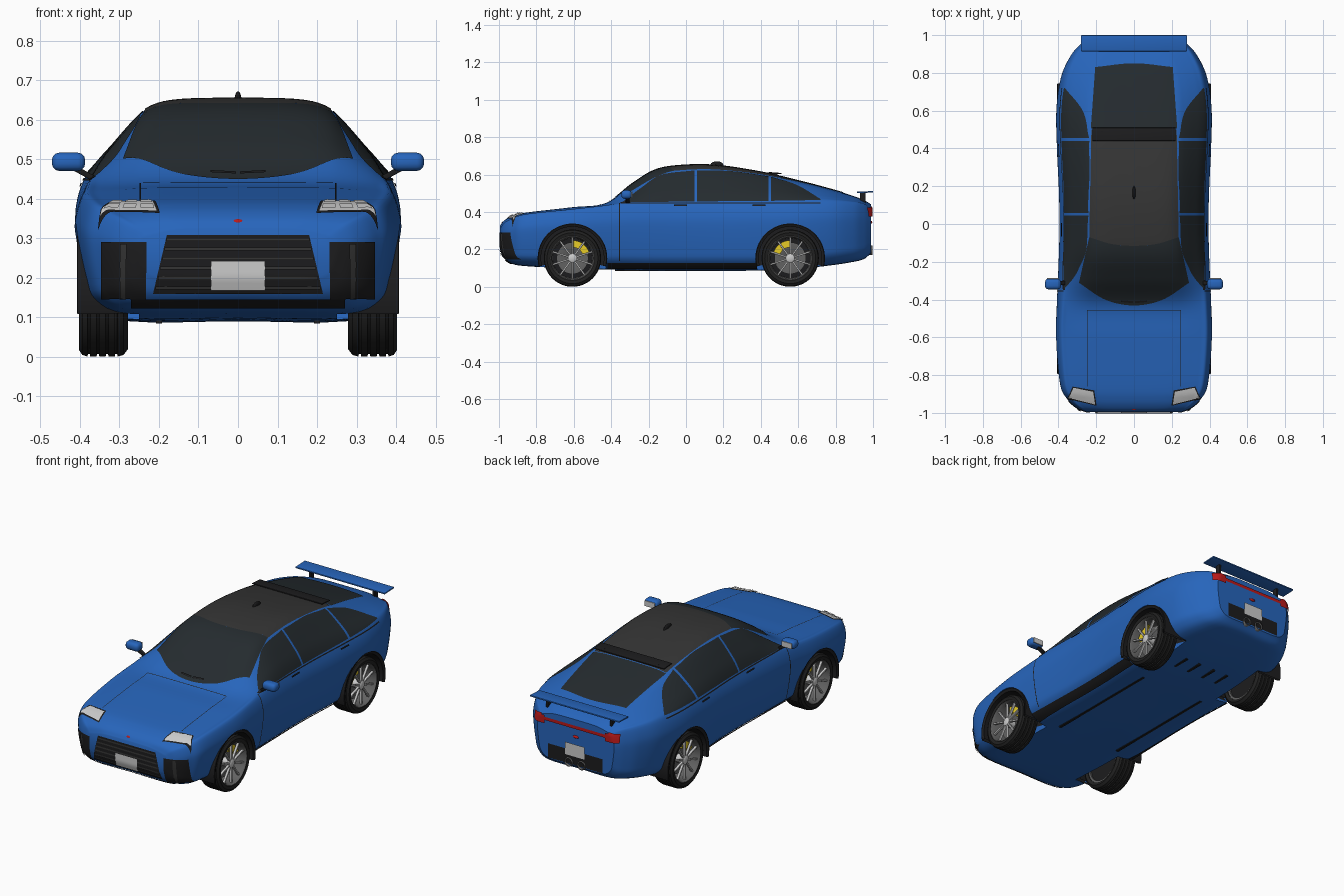
import bpy, bmesh, math
from mathutils import Vector, Matrix
from mathutils.bvhtree import BVHTree

if "Cube" in bpy.data.objects:
    bpy.data.objects.remove(bpy.data.objects["Cube"])


def mat(name, *rgb):
    m = bpy.data.materials.new(name)
    m.diffuse_color = (*rgb, 1)
    m.use_nodes = True
    m.node_tree.nodes["Principled BSDF"].inputs["Base Color"].default_value = m.diffuse_color
    return m


BLUE = mat("blue_paint", .02, .13, .5)
BLACK = mat("black_trim", .012, .012, .013)
ROOF = mat("roof_black", .035, .035, .035)
GLASS = mat("dark_glass", .018, .024, .028)
RUBBER = mat("rubber", .015, .015, .015)
SILVER = mat("silver", .6, .6, .6)
GREY = mat("disc_grey", .12, .12, .12)
LIGHT = mat("lens", .75, .75, .75)
RED = mat("red", .5, .01, .01)
YELLOW = mat("yellow", .8, .6, .02)


def finish(name, bm, material, mirror=False, recalc=True):
    if recalc:
        bmesh.ops.recalc_face_normals(bm, faces=bm.faces[:])
    me = bpy.data.meshes.new(name)
    bm.to_mesh(me)
    bm.free()
    me.materials.append(material)
    ob = bpy.data.objects.new(name, me)
    bpy.context.collection.objects.link(ob)
    if mirror:
        ob.modifiers.new("mirror", 'MIRROR').use_mirror_merge = False
    return ob


def spline(pts, t):
    """Catmull-Rom through pts, t in 0..1"""
    p = [Vector(q) for q in pts]
    u = t * (len(p) - 1)
    i = min(int(u), len(p) - 2)
    f = u - i
    a, b = p[i], p[i + 1]
    ma = (b - p[i - 1]) / 2 if i else b - a
    mb = (p[i + 2] - a) / 2 if i + 2 < len(p) else b - a
    return ((2*f**3 - 3*f*f + 1) * a + (f**3 - 2*f*f + f) * ma
            + (3*f*f - 2*f**3) * b + (f**3 - f*f) * mb)


def boxes(name, material, parts, bevel=0, mirror=False):
    """parts: (centre, size, rotation about x)"""
    bm = bmesh.new()
    for c, s, r in parts:
        M = Matrix.Translation(c) @ Matrix.Rotation(r, 4, 'X') @ Matrix.Diagonal((*s, 1))
        bmesh.ops.create_cube(bm, size=1, matrix=M)
    if bevel:
        bmesh.ops.bevel(bm, geom=bm.edges[:], offset=bevel, segments=3, profile=.5, affect='EDGES')
    return finish(name, bm, material, mirror)


def lathe(name, material, profile, y, z, a0=0, a1=360, segs=48, closed=False, mirror=True):
    """spin an (x, radius) profile around an axis parallel to x"""
    bm = bmesh.new()
    full = a1 - a0 == 360
    rings = []
    for k in range(segs if full else segs + 1):
        a = math.radians(a0 + (a1 - a0) * k / segs)
        rings.append([bm.verts.new((x, y + r * math.cos(a), z + r * math.sin(a))) for x, r in profile])
    n = len(profile)
    for k in range(segs):
        A, B = rings[k], rings[(k + 1) % len(rings)]
        for j in range(n if closed else n - 1):
            bm.faces.new((A[j], A[(j + 1) % n], B[(j + 1) % n], B[j]))
    bmesh.ops.remove_doubles(bm, verts=bm.verts[:], dist=1e-5)
    return finish(name, bm, material, mirror)


# Body stations: y, half width, underside, belt height, centre top
STATIONS = [(-.995, .25, .20, .30, .325), (-.975, .30, .155, .335, .352), (-.93, .35, .125, .36, .378),
            (-.85, .39, .112, .385, .397), (-.61, .412, .10, .41, .425), (-.43, .408, .095, .43, .447),
            (-.29, .402, .092, .442, .55), (-.165, .397, .09, .445, .625), (-.03, .394, .09, .446, .649),
            (.155, .396, .09, .448, .65), (.395, .407, .09, .452, .615), (.61, .41, .10, .455, .565),
            (.78, .385, .118, .455, .52), (.89, .335, .135, .448, .487), (.95, .285, .15, .438, .464),
            (.988, .24, .18, .415, .442)]
# Cross-section: width factor, lower height factor, upper height factor
SECTION = [(0, 0, 0), (.68, 0, 0), (.9, .12, 0), (.96, .32, 0), (1, .66, 0), (.99, .84, 0), (.94, 1, 0),
           (.87, 1, .26), (.78, 1, .48), (.66, 1, .74), (.56, 1, .9), (.38, 1, .98), (0, 1, 1)]
half = [spline(SECTION, i / 48) for i in range(49)]
loop = half + [Vector((-q.x, q.y, q.z)) for q in half[47:0:-1]]
bm = bmesh.new()
rows = []
for i in range(91):
    y, w, zb, zs, zt = (spline([(s[0], s[1], s[2]) for s in STATIONS], i / 90)[:]
                        + spline([(s[3], s[4], 0) for s in STATIONS], i / 90)[:2])
    rows.append([bm.verts.new((q.x * w, y, zb + q.y * (zs - zb) + q.z * (zt - zs))) for q in loop])
for A, B in zip(rows, rows[1:]):
    for j in range(len(loop)):
        k = (j + 1) % len(loop)
        bm.faces.new((A[j], A[k], B[k], B[j]))
bm.faces.new(rows[0])
bm.faces.new(rows[-1])
bmesh.ops.recalc_face_normals(bm, faces=bm.faces[:])
skin = BVHTree.FromBMesh(bm)
body = finish("body", bm, BLUE)

# Wheel arch cut-outs
WHEELS = {"front": -.607, "rear": .557}
WZ = .153
for y in WHEELS.values():
    for s in (1, -1):
        bm = bmesh.new()
        M = Matrix.Translation((s * .40, y, WZ)) @ Matrix.Rotation(math.pi / 2, 4, 'Y')
        bmesh.ops.create_cone(bm, cap_ends=True, segments=64, radius1=.185, radius2=.185, depth=.3, matrix=M)
        cutter = finish("arch_cutter", bm, BLACK)
        cutter.hide_render = True
        mod = body.modifiers.new("arch", 'BOOLEAN')
        mod.operation, mod.solver, mod.object = 'DIFFERENCE', 'EXACT', cutter
        bpy.context.view_layer.objects.active = body
        bpy.ops.object.modifier_apply(modifier=mod.name)
        bpy.data.objects.remove(cutter)


def panel(name, material, low, high, axis, sign=1, off=.003, n=24, m=8, mirror=False):
    """sheet between two 2D curves, projected along an axis onto the body skin"""
    bm = bmesh.new()
    ax = "xyz".index(axis)
    grid, total = [], Vector()
    for j in range(m + 1):
        row = []
        for i in range(n + 1):
            lo, hi = spline([(*p, 0) for p in low], i / n), spline([(*p, 0) for p in high], i / n)
            q = list(lo.lerp(hi, j / m)[:2])
            d = Vector((0, 0, 0))
            d[ax] = -sign
            o = Vector(q[:ax] + [sign * 3] + q[ax:])
            hit, nor = skin.ray_cast(o, d)[:2]
            if hit is None:
                hit, nor = skin.find_nearest(Vector(q[:ax] + [sign * .92] + q[ax:]))[:2]
            total += nor
            row.append(bm.verts.new(hit + nor * off))
        grid.append(row)
    for A, B in zip(grid, grid[1:]):
        for i in range(n):
            bm.faces.new((A[i], A[i + 1], B[i + 1], B[i]))
    bm.normal_update()
    if sum((f.normal for f in bm.faces), Vector()).dot(total) < 0:
        bmesh.ops.reverse_faces(bm, faces=bm.faces[:])
    return finish(name, bm, material, mirror, recalc=False)


def rect(name, material, a0, a1, b0, b1, axis, **kw):
    return panel(name, material, [(a0, b0), (a1, b0)], [(a0, b1), (a1, b1)], axis, **kw)


# Glass and roof
brow = [(-.235, -.07), (-.12, -.105), (0, -.115), (.12, -.105), (.235, -.07)]
panel("windshield", GLASS, [(-.29, -.31), (-.15, -.40), (0, -.43), (.15, -.40), (.29, -.31)], brow, 'z', n=40, m=24)
panel("roof_panel", ROOF, brow, [(-.225, .50), (-.11, .50), (0, .50), (.11, .50), (.225, .50)], 'z', n=32, m=32)
panel("rear_window", GLASS, [(-.228, .505), (0, .505), (.228, .505)], [(-.205, .83), (0, .85), (.205, .83)], 'z', n=32, m=24)
panel("front_side_window", GLASS, [(-.345, .45), (.045, .455)],
      [(-.335, .453), (-.235, .53), (-.13, .597), (.045, .62)], 'x', mirror=True, m=14)
panel("middle_side_window", GLASS, [(.058, .455), (.44, .458)], [(.058, .62), (.25, .615), (.44, .588)], 'x', mirror=True, m=14)
panel("rear_side_window", GLASS, [(.455, .458), (.72, .462)], [(.455, .585), (.59, .543), (.72, .466)], 'x', mirror=True, m=14)

# Panel gaps, handles, skirts, hood lines
rect("door_gap_front", BLACK, -.357, -.352, .14, .445, 'x', n=1, m=20, mirror=True, off=.002)
rect("belt_trim", BLACK, -.35, .72, .444, .45, 'x', n=60, m=1, mirror=True, off=.003)
rect("side_skirt", BLACK, -.42, .38, .10, .13, 'x', n=40, m=4, mirror=True, off=.006)
for nm, y in (("front", -.03), ("rear", .39)):
    rect(nm + "_door_handle", BLACK, y - .035, y + .035, .428, .436, 'x', n=6, m=1, mirror=True, off=.008)
rect("hood_side_gap", BLACK, .246, .249, -.86, -.455, 'z', n=1, m=30, mirror=True, off=.002)
rect("hood_rear_gap", BLACK, -.249, .249, -.458, -.454, 'z', n=30, m=1, off=.002)
for s in (-1, 1):
    panel("wiper", BLACK, [(s * .005, -.415), (s * .07, -.408)], [(s * .005, -.403), (s * .07, -.398)], 'z', n=8, m=1, off=.01)

# Front end
F = dict(axis='y', sign=-1)
panel("grille", BLACK, [(-.215, .16), (.215, .16)], [(-.18, .308), (.18, .308)], off=.003, n=30, m=14, **F)
for i in range(6):
    z = .172 + i * .024
    w = .208 - i * .0055
    rect("grille_slat", ROOF, -w, w, z, z + .008, n=24, m=1, off=.007, **F)
rect("side_intake", BLACK, .232, .345, .147, .29, n=16, m=12, mirror=True, **F)
rect("intake_fin", ROOF, .28, .295, .15, .285, n=2, m=12, off=.008, mirror=True, **F)
rect("front_lip", BLACK, -.27, .27, .125, .147, n=40, m=3, off=.004, **F)
rect("front_plate", LIGHT, -.068, .068, .17, .242, n=8, m=8, off=.009, **F)
panel("headlight_frame", BLACK, [(.198, -.96), (.352, -.925)], [(.21, -.88), (.325, -.86)], 'z', mirror=True, off=.004)
hl = [(.205, -.953), (.345, -.918)], [(.216, -.887), (.32, -.866)]


def lens_at(u, v):
    lo = Vector(hl[0][0]).lerp(Vector(hl[0][1]), u)
    return tuple(lo.lerp(Vector(hl[1][0]).lerp(Vector(hl[1][1]), u), v))


rect_cells = [(i / 3, j / 2) for i in range(3) for j in range(2)]
panel("headlight", SILVER, *hl, 'z', mirror=True, off=.006)
for u, v in rect_cells:
    a, b, c, d = u + .04, u + .29, v + .07, v + .43
    panel("headlight_lens", LIGHT, [lens_at(a, c), lens_at(b, c)], [lens_at(a, d), lens_at(b, d)],
          'z', n=4, m=4, mirror=True, off=.01)


def oval(name, y, z):
    bm = bmesh.new()
    bmesh.ops.create_uvsphere(bm, u_segments=24, v_segments=12, radius=1,
                              matrix=Matrix.Translation((0, y, z)) @ Matrix.Diagonal((.018, .008, .008, 1)))
    finish(name, bm, RED)


oval("front_badge", -.978, .34)
oval("rear_badge", .988, .345)

# Rear end
R = dict(axis='y', sign=1)
rect("tail_light_bar", RED, -.25, .25, .392, .41, n=40, m=2, off=.006, **R)
rect("tail_light", RED, .19, .262, .375, .422, n=10, m=6, off=.009, mirror=True, **R)
rect("diffuser", BLACK, -.17, .17, .185, .265, n=24, m=8, off=.004, **R)
rect("rear_plate", LIGHT, -.062, .062, .235, .305, n=4, m=4, off=.009, **R)
for s in (-1, 1):
    bm = bmesh.new()
    pipe = Matrix.Translation((s * .04, .97, .195)) @ Matrix.Rotation(math.pi / 2, 4, 'X')
    bmesh.ops.create_cone(bm, segments=24, radius1=.025, radius2=.025, depth=.056, matrix=pipe)
    ob = finish("exhaust_pipe", bm, GREY)
    ob.modifiers.new("wall", 'SOLIDIFY').thickness = .006
boxes("rear_wing", BLUE, [((0, .957, .506), (.56, .085, .008), .04)], .002)
boxes("wing_post", BLACK, [((.2, .945, .475), (.014, .03, .06), 0)], .002, True)
boxes("roof_spoiler", BLACK, [((0, .475, .608), (.44, .07, .006), -.08)], .002)
boxes("roof_spoiler_post", BLACK, [((.17, .47, .595), (.012, .04, .03), 0)], 0, True)

# Shark-fin antenna
bm = bmesh.new()
bmesh.ops.create_uvsphere(bm, u_segments=20, v_segments=12, radius=1,
                          matrix=Matrix.Translation((0, .165, .648)) @ Matrix.Diagonal((.009, .036, .023, 1)))
finish("antenna", bm, BLACK)

# Door mirrors
boxes("mirror_shell", BLUE, [((.429, -.318, .493), (.084, .056, .046), 0)], .018, True)
boxes("mirror_glass", SILVER, [((.429, -.289, .493), (.062, .004, .03), 0)], 0, True)
arm = boxes("mirror_arm", BLACK, [((0, 0, 0), (.06, .022, .014), 0)], .003)
arm.data.transform(Matrix.Translation((.388, -.312, .463)) @ Matrix.Rotation(-.5, 4, 'Y'))
arm.modifiers.new("mirror", 'MIRROR').use_mirror_merge = False

# Underside strakes and vents
boxes("floor_strake", BLACK, [((.2, -.03, .088), (.014, .7, .008), 0)], 0, True)
boxes("floor_vent", BLACK, [((x, .56, .096), (.014, .1, .01), 0) for x in (.05, .14)], 0, True)

# Wheels
tread = [(.29, .149)]
for x in (.305, .328, .351, .374):
    tread += [(x, .153), (x + .001, .146), (x + .006, .146), (x + .007, .153)]
tyre = [(.285, .118), (.279, .135)] + tread + [(.394, .149), (.403, .136), (.399, .119)]
for nm, y in WHEELS.items():
    lathe(nm + "_arch_liner", BLACK, [(.252, 0), (.252, .184), (.406, .186), (.408, .182), (.402, .168), (.27, .168)],
          y, WZ, -14, 194)
    lathe(nm + "_tyre", RUBBER, tyre, y, WZ, closed=True, segs=64)
    lathe(nm + "_rim", GREY, [(.29, .12), (.396, .121), (.399, .116), (.386, .109), (.29, .106)], y, WZ, closed=True, segs=64)
    lathe(nm + "_rim_back", BLACK, [(.30, 0), (.30, .11)], y, WZ)
    lathe(nm + "_brake_disc", GREY, [(.325, 0), (.345, .03), (.345, .085), (.335, .085)], y, WZ)
    a = 20 if nm == "front" else 90
    lathe(nm + "_caliper", YELLOW, [(.33, .058), (.33, .095), (.366, .095), (.366, .058)], y, WZ, a, a + 70, 16, True)
    spokes = []
    for k in range(10):
        t = math.tau * k / 10
        spokes.append(((.381, y - .067 * math.sin(t), WZ + .067 * math.cos(t)), (.014, .009, .098), t))
    boxes(nm + "_spokes", SILVER, spokes, .002, True)
    lathe(nm + "_hub", SILVER, [(.34, .024), (.388, .024), (.393, .016), (.393, 0)], y, WZ, segs=24)

# Smooth shading with crisp edges
bpy.ops.object.select_all(action='SELECT')
bpy.context.view_layer.objects.active = body
bpy.ops.object.shade_smooth_by_angle(angle=math.radians(35))
